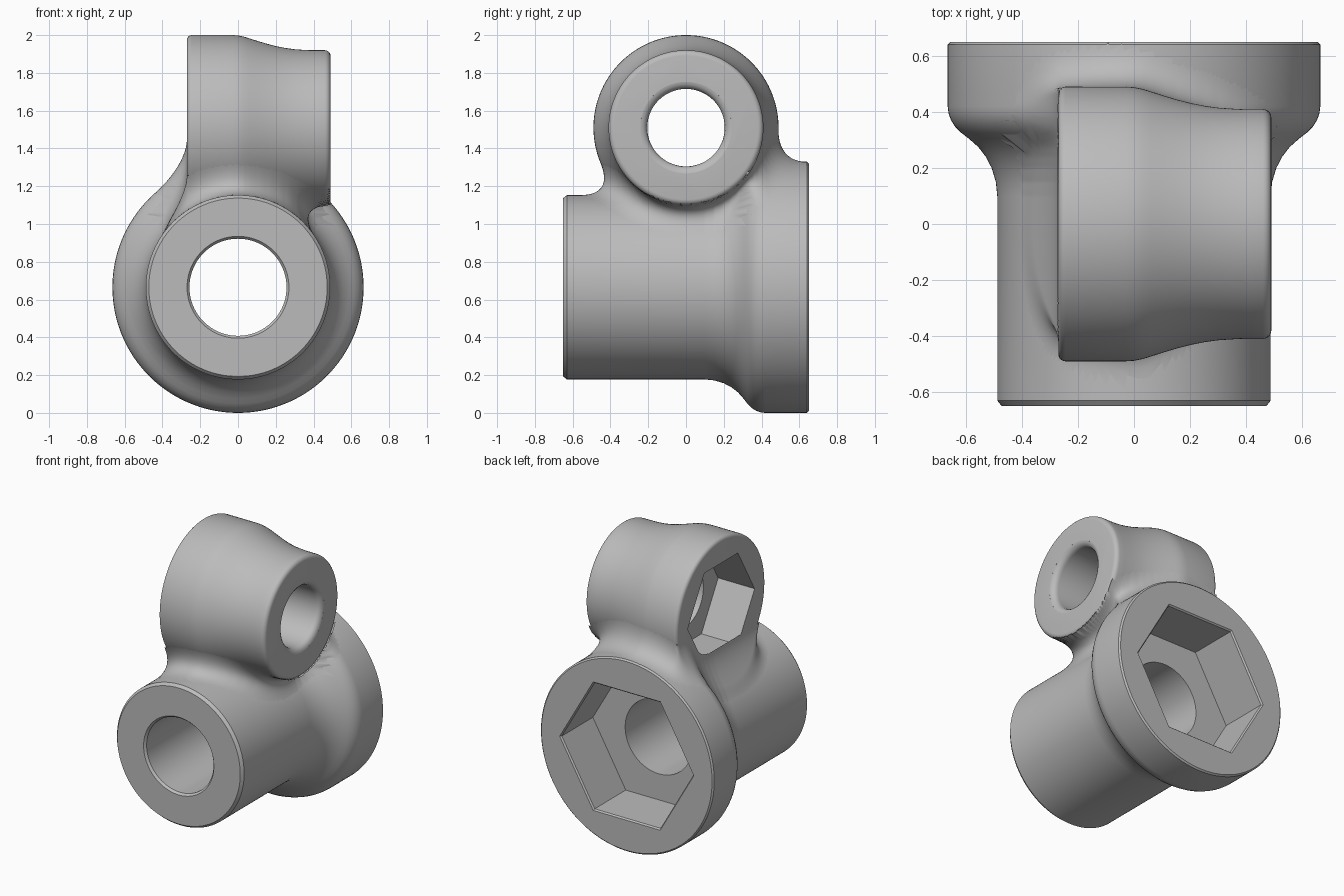
import bpy, bmesh, math
from mathutils import Vector

if "Cube" in bpy.data.objects:
    bpy.data.objects.remove(bpy.data.objects["Cube"])

grey = bpy.data.materials.new("light_grey")
grey.use_nodes = True
colour = (0.5, 0.5, 0.5, 1)
grey.diffuse_color = colour
grey.node_tree.nodes["Principled BSDF"].inputs["Base Color"].default_value = colour

TUBE_Z, BARREL_Z = 0.665, 1.51
FILLET = 0.17


def make_object(name, bm):
    bmesh.ops.recalc_face_normals(bm, faces=bm.faces)
    mesh = bpy.data.meshes.new(name)
    bm.to_mesh(mesh)
    bm.free()
    mesh.materials.append(grey)
    ob = bpy.data.objects.new(name, mesh)
    bpy.context.collection.objects.link(ob)
    return ob


def lathe(name, profile, axis, height, sides=160):
    """Solid of revolution about x or y; profile holds (position, radius)."""
    bm = bmesh.new()
    rings = []
    for t, r in profile:
        ring = []
        for k in range(sides):
            a = math.tau * k / sides
            u, w = r * math.cos(a), height + r * math.sin(a)
            ring.append(bm.verts.new((t, u, w) if axis == "x" else (u, t, w)))
        rings.append(ring)
    for p, q in zip(rings, rings[1:]):
        for k in range(sides):
            n = (k + 1) % sides
            bm.faces.new((p[k], p[n], q[n], q[k]))
    bm.faces.new(rings[0])
    bm.faces.new(rings[-1])
    return make_object(name, bm)


def rounded(t, r, size, side):
    """Quarter-round rim at an end; side is -1 for the start, 1 for the end."""
    arc = [math.pi / 2 * k / 5 for k in range(6)]
    pts = [(t + side * size * (math.sin(a) - 1), r + size * (math.cos(a) - 1)) for a in arc]
    return pts if side > 0 else pts[::-1]


def cut(ob, cutters):
    bpy.context.view_layer.objects.active = ob
    for c in cutters:
        c.hide_render = True
        mod = ob.modifiers.new("cut", "BOOLEAN")
        mod.operation, mod.solver, mod.object = "DIFFERENCE", "EXACT", c
        bpy.ops.object.modifier_apply(modifier=mod.name)
        bpy.data.objects.remove(c)


def smooth(ob, degrees):
    bpy.ops.object.select_all(action="DESELECT")
    ob.select_set(True)
    bpy.context.view_layer.objects.active = ob
    bpy.ops.object.shade_smooth_by_angle(angle=math.radians(degrees))


# Outer contours shared by the solids and the fillet
tube_side = [(-0.63, 0.488), (0.1, 0.488), (0.15, 0.493), (0.2, 0.508), (0.24, 0.529),
             (0.275, 0.556), (0.305, 0.59), (0.325, 0.616), (0.345, 0.637),
             (0.37, 0.653), (0.395, 0.662), (0.42, 0.665), (0.64, 0.665)]
barrel_side = [(-0.24, 0.49), (-0.03, 0.49), (0, 0.488), (0.03, 0.482), (0.06, 0.473),
               (0.1, 0.46), (0.15, 0.445), (0.2, 0.432), (0.25, 0.422), (0.3, 0.415),
               (0.36, 0.411), (0.42, 0.41), (0.46, 0.41)]

# Flanged tube with bore and hexagonal socket
tube = lathe("flanged_tube", [(-0.65, 0.472)] + tube_side + [(0.65, 0.655)], "y", TUBE_Z)
cut(tube, [
    lathe("bore", [(-0.67, 0.287), (-0.635, 0.257), (0.5, 0.257)], "y", TUBE_Z, 96),
    lathe("socket", [(0.3, 0.505), (0.64, 0.505), (0.67, 0.535)], "y", TUBE_Z, 6)])
smooth(tube, 28)

# Cross barrel with bore and hexagonal socket
barrel = lathe("cross_barrel", rounded(-0.27, 0.49, 0.025, -1) + barrel_side[1:-1]
               + rounded(0.49, 0.41, 0.03, 1), "x", BARREL_Z)
rim = [(0.45 + 0.04 * math.sin(a), 0.245 - 0.04 * math.cos(a))
       for a in (0, 0.4, 0.8, 1.2, 1.5)]
cut(barrel, [
    lathe("bore", [(-0.1, 0.205)] + rim + [(0.52, 0.25)], "x", BARREL_Z, 96),
    lathe("socket", [(-0.3, 0.367), (0.01, 0.367)], "x", BARREL_Z, 6)])
smooth(barrel, 28)


# Fillet: the rounded union of tube and barrel, kept only around their joint
def radius_at(side, t):
    if t <= side[0][0]:
        return side[0][1]
    for (t0, r0), (t1, r1) in zip(side, side[1:]):
        if t <= t1:
            return r0 + (r1 - r0) * (t - t0) / (t1 - t0)
    return side[-1][1]


def distance(side, t, u, w, start, end):
    a = math.hypot(u, w) - radius_at(side, t)
    b = max(start - t, t - end)
    return math.hypot(max(a, 0), max(b, 0)) + min(max(a, b), 0)


def blend(p):
    a = distance(tube_side, p.y, p.x, p.z - TUBE_Z, -0.65, 0.65)
    b = distance(barrel_side, p.x, p.y, p.z - BARREL_Z, -0.27, 0.49)
    near = min(a, b)
    return max(FILLET, near) - math.hypot(max(FILLET - a, 0), max(FILLET - b, 0)), near


bm = bmesh.new()
bmesh.ops.create_icosphere(bm, subdivisions=7, radius=1)
centre = Vector((0, 0, 1.06))
outside = set()
for v in bm.verts:
    ray = v.co.normalized()
    low, high = 0.0, 1.5
    for _ in range(16):
        mid = (low + high) / 2
        if blend(centre + ray * mid)[0] < 0:
            low = mid
        else:
            high = mid
    v.co = centre + ray * low
    if blend(v.co)[1] > 0.0008:
        outside.add(v)
spare = [f for f in bm.faces if not any(v in outside for v in f.verts)]
bmesh.ops.delete(bm, geom=spare, context="FACES")
fillet = make_object("joint_fillet", bm)
smooth(fillet, 50)
